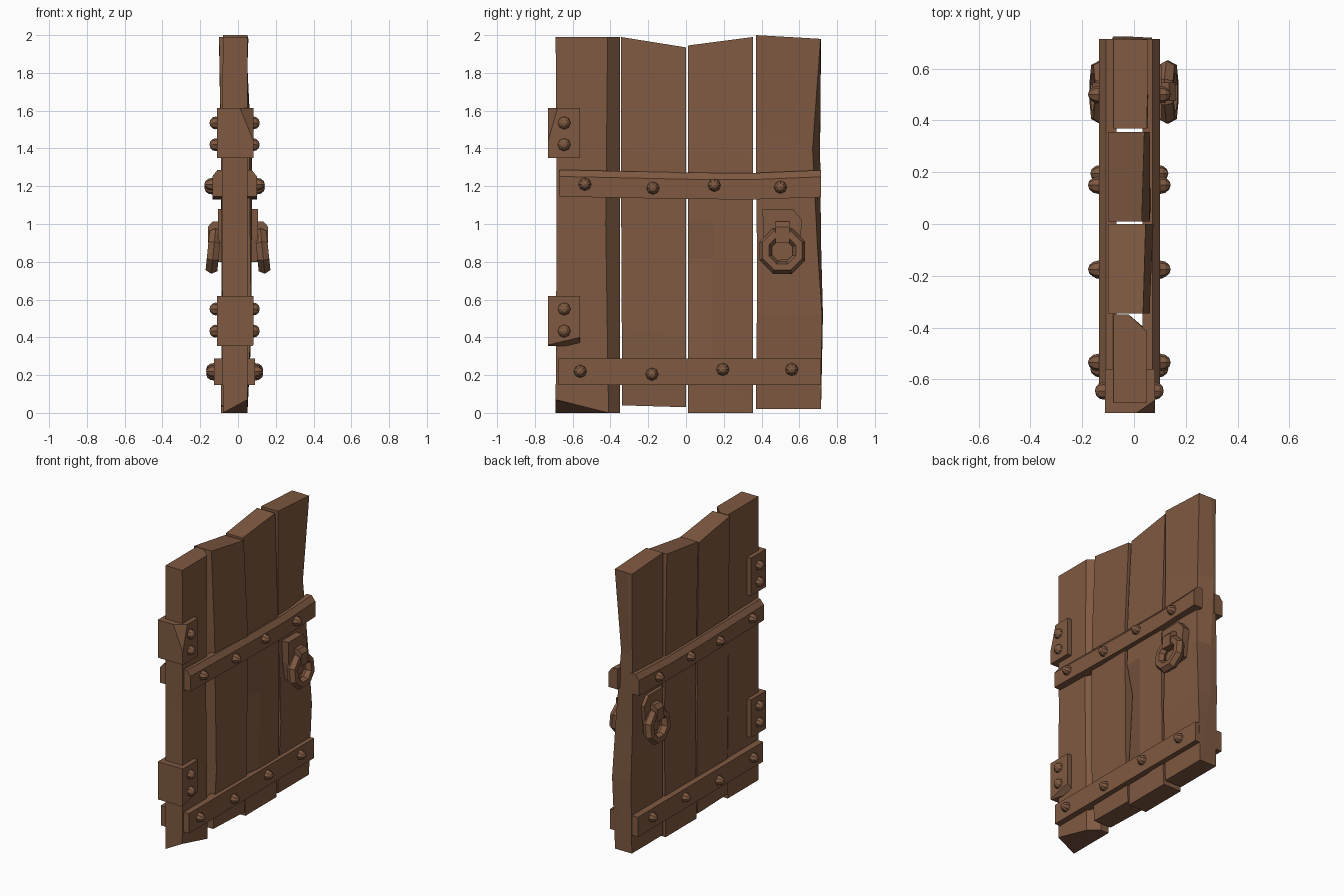
import bpy, bmesh
from math import pi
from mathutils import Matrix, Vector

if "Cube" in bpy.data.objects:
    bpy.data.objects.remove(bpy.data.objects["Cube"])

wood = bpy.data.materials.new("brown")
wood.diffuse_color = (0.21, 0.10, 0.053, 1)
wood.use_nodes = True
wood.node_tree.nodes["Principled BSDF"].inputs["Base Color"].default_value = wood.diffuse_color


def finish(name, bm):
    bmesh.ops.remove_doubles(bm, verts=bm.verts, dist=1e-4)
    bmesh.ops.recalc_face_normals(bm, faces=bm.faces)
    me = bpy.data.meshes.new(name)
    bm.to_mesh(me)
    bm.free()
    me.materials.append(wood)
    ob = bpy.data.objects.new(name, me)
    bpy.context.collection.objects.link(ob)
    return ob


def loft(name, rings):
    bm = bmesh.new()
    vs = [[bm.verts.new(p) for p in r] for r in rings]
    n = len(vs[0])
    for a, b in zip(vs, vs[1:]):
        for i in range(n):
            j = (i + 1) % n
            bm.faces.new((a[i], a[j], b[j], b[i]))
    bm.faces.new(vs[0])
    bm.faces.new(vs[-1])
    return finish(name, bm)


def ring(za, zb, xb, ya, yb, xa, xf, dx=0, dy=0):
    """Plank section: left/right height, back x, y range, front x left/right, corner cut."""
    return [(xb, ya, za), (xb, yb, zb), (xf - dx, yb, zb), (xf, yb - dy, zb), (xa, ya, za)]


def block(name, lo, hi, cut=None):
    """Box with one optional corner sliced off through three points."""
    bm = bmesh.new()
    bmesh.ops.create_cube(bm, size=1)
    lo, hi = Vector(lo), Vector(hi)
    for v in bm.verts:
        v.co = [(lo[i] + hi[i]) / 2 + v.co[i] * (hi[i] - lo[i]) for i in range(3)]
    if cut:
        p, q, r = map(Vector, cut)
        nrm = (q - p).cross(r - p).normalized()
        if nrm.dot((lo + hi) / 2 - p) > 0:
            nrm = -nrm
        bmesh.ops.bisect_plane(bm, geom=bm.verts[:] + bm.edges[:] + bm.faces[:],
                               plane_co=p, plane_no=nrm, clear_outer=True)
        bmesh.ops.holes_fill(bm, edges=bm.edges[:])
    return finish(name, bm)


def rivet(name, x, y, z, depth):
    bm = bmesh.new()
    bmesh.ops.create_uvsphere(bm, u_segments=8, v_segments=6, radius=1)
    m = (Matrix.Translation((x, y, z)) @ Matrix.Diagonal((depth, 0.034, 0.034, 1))
         @ Matrix.Rotation(pi / 2, 4, 'Y'))
    bmesh.ops.transform(bm, matrix=m, verts=bm.verts)
    finish(name, bm)


# Planks, bottom to top
p1 = [ring(0, 0, -.08, -.69, -.35, .05, .05, .07, .06),
      ring(1.0, 1.0, -.085, -.685, -.35, .05, .05, .07, .075),
      ring(1.99, 1.99, -.08, -.69, -.35, .05, .05, .07, .065)]
p1[0][4] = (.05, -.69, .07)   # chipped lower corner
p1[0][3] = (.05, -.41, 0)
loft("plank_1", p1)
loft("plank_2", [ring(.04, .03, -.09, -.34, 0, .045, .05),
                 ring(.45, .4, -.085, -.34, 0, .07, .07),
                 ring(1.4, 1.32, -.09, -.345, 0, .06, .075),
                 ring(1.99, 1.935, -.1, -.345, 0, .035, .045)])
loft("plank_3", [ring(0, 0, -.09, .01, .355, .05, .05),
                 ring(.3, .3, -.085, .01, .355, .05, .065, 0, .22),
                 ring(.82, .82, -.08, .01, .355, .02, .07, 0, .21),
                 ring(1.02, 1.02, -.085, .01, .355, .065, .07, 0, .21),
                 ring(1.38, 1.35, -.09, .01, .355, .06, .06),
                 ring(1.945, 1.99, -.1, .01, .355, .03, .04)])
loft("plank_4", [ring(.02, .02, -.08, .37, .715, .05, .05),
                 ring(.52, .52, -.08, .375, .725, .07, .07, .1, .005),
                 ring(.9, .9, -.085, .375, .715, .06, .06, .1, .02),
                 ring(1.5, 1.4, -.08, .37, .71, .05, .035, .1, .04),
                 ring(2.0, 1.98, -.08, .37, .715, .05, .055, .1, .003)])

CX = -.018  # middle of the door thickness
for s, side in ((1, "right"), (-1, "left")):
    def X(d):
        return CX + s * d

    # Upper strap with sloped top edge, slightly sagging
    loft("upper_strap_" + side,
         [[(X(.05), y, b), (X(.118), y, b), (X(.118), y, t - .035), (X(.09), y, t), (X(.05), y, t)]
          for y, b, t in ((-.67, 1.145, 1.287), (.0, 1.132, 1.272), (.36, 1.13, 1.27), (.715, 1.142, 1.285))])
    # Lower strap
    lo, hi = sorted((X(.05), X(.109)))
    block("lower_strap_" + side, (lo, -.675, .148), (hi, .715, .287))

    # Rivets on straps and hinges
    spots = [(-.535, 1.21, .118, .042), (-.175, 1.19, .118, .042), (.15, 1.205, .118, .042), (.5, 1.195, .118, .042),
             (-.56, .22, .109, .042), (-.18, .205, .109, .042), (.195, .23, .109, .042), (.56, .23, .109, .042)]
    spots += [(-.645, z, .1, .033) for z in (1.535, 1.42, .55, .433)]
    for i, (y, z, d, r) in enumerate(spots):
        rivet(f"rivet_{side}_{i}", X(d), y, z, r)

    # Handle plate
    outline = [(.405, 1.08), (.565, 1.08), (.615, 1.02), (.595, .82), (.43, .8), (.41, .93)]
    loft("handle_plate_" + side, [[(s * x, y, z) for y, z in outline] for x in (.05, .107)])
    # Bracket holding the ring
    lo, hi = sorted((s * .09, s * .16))
    block("handle_bracket_" + side, (lo, .475, .9), (hi, .547, 1.012),
          [(s * .16, .5, .985), (s * .16, .52, .985), (s * .135, .5, 1.012)])
    # Eight-sided pull ring, leaning outward at the bottom
    bpy.ops.mesh.primitive_torus_add(major_segments=8, minor_segments=6,
                                     major_radius=.095, minor_radius=.036)
    t = bpy.context.object
    t.name = "pull_ring_" + side
    t.data.materials.append(wood)
    t.matrix_world = (Matrix.Translation((s * .13, .51, .857)) @ Matrix.Rotation(-s * .1, 4, 'Y')
                      @ Matrix.Rotation(pi / 8, 4, 'X') @ Matrix.Rotation(pi / 2, 4, 'Y'))

# Hinge blocks wrapping the door edge
block("upper_hinge", (-.112, -.73, 1.35), (.082, -.56, 1.615),
      [(.01, -.73, 1.615), (.082, -.73, 1.44), (.082, -.68, 1.615)])
block("lower_hinge", (-.112, -.73, .355), (.082, -.56, .62),
      [(.082, -.73, .36), (.082, -.56, .4), (.03, -.56, .355)])
